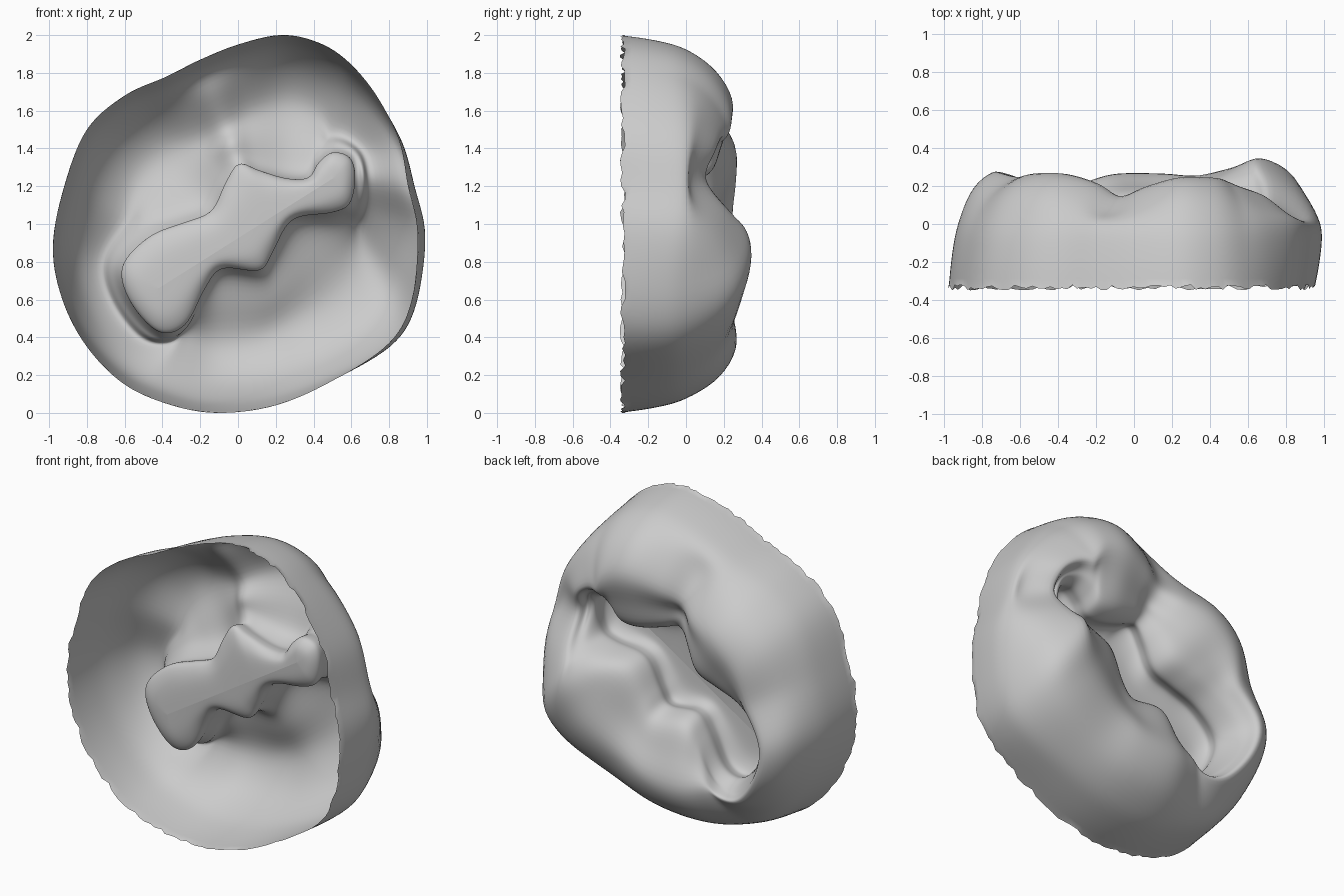
import bpy
import bmesh
import random
from mathutils import Vector

random.seed(4)
old = bpy.data.objects.get("Cube")
if old:
    bpy.data.objects.remove(old, do_unlink=True)

# Radial stations, in hundredths: rim x, z; basin edge x, z; crest height
STATIONS = [
    (90, 120, 63, 125, 11), (85, 145, 60, 136, 16), (72, 170, 50, 139, 20),
    (56, 188, 42, 133, 24), (40, 197, 37, 125, 25), (22, 200, 25, 125, 25),
    (0, 195, 10, 130, 20), (-20, 187, -1, 134, 15), (-38, 178, -8, 123, 22),
    (-60, 168, -15, 108, 27), (-80, 150, -30, 102, 27), (-92, 120, -48, 95, 25),
    (-98, 88, -63, 78, 28), (-93, 60, -58, 58, 27), (-80, 35, -42, 41, 22),
    (-60, 15, -27, 45, 20), (-35, 4, -17, 65, 23), (-10, 0, -8, 76, 27),
    (20, 4, 12, 74, 27), (50, 17, 19, 84, 26), (80, 37, 29, 102, 31),
    (92, 60, 50, 105, 35), (95, 95, 60, 110, 24),
]
RIM_Y = -0.35
SPINE = Vector((-0.42, 0.66)), Vector((0.5, 1.24))


def catmull(p0, p1, p2, p3, t):
    """Smooth curve point between p1 and p2."""
    return 0.5 * (2 * p1 + (p2 - p0) * t + (2 * p0 - 5 * p1 + 4 * p2 - p3) * t ** 2
                  + (3 * p1 - p0 - 3 * p2 + p3) * t ** 3)


def smooth(points, steps, closed):
    """Resample a list of vectors along a smooth curve."""
    n = len(points)
    pick = (lambda i: points[i % n]) if closed else (lambda i: points[max(0, min(n - 1, i))])
    result = [catmull(pick(i - 1), pick(i), pick(i + 1), pick(i + 2), k / steps)
              for i in range(n if closed else n - 1) for k in range(steps)]
    return result if closed else result + [points[-1]]


def section(station):
    """Profile from the open rim over the cusp and down to the basin spine."""
    rim, edge, height = Vector(station[0:2]), Vector(station[2:4]), station[4]
    inward = (edge - rim).normalized()
    width = (edge - rim).length
    crest = min(0.37, 0.72 * width)
    slope = width - crest
    outward = (rim - Vector((0, 1))).normalized()
    bulge = 0.1 * max(0, outward.dot(Vector((0.97, -0.24)))) ** 3
    a, b = SPINE
    along = max(0, min(1, (edge - a).dot(b - a) / (b - a).length_squared))
    spine = a + (b - a) * along

    def at(distance, y):
        p = rim + inward * distance
        return Vector((p.x, y, p.y))

    def floor(fraction, y):
        p = edge.lerp(spine, fraction)
        return Vector((p.x, y, p.y))

    wall = [
        at(0, RIM_Y),
        at(0.07 * crest - 0.6 * bulge, -0.17),
        at(0.2 * crest - bulge, 0.0),
        at(0.52 * crest - 0.8 * bulge, height - 0.09),
        at(crest, height),
        at(crest + 0.5 * slope, height - 0.06),
        at(crest + 0.9 * slope, 0.55 * height),
    ]
    # The neck is a little narrower than the basin below it
    basin = [floor(0.13, 0.04), floor(0.08, -0.02), floor(0.1, -0.07),
             floor(0.45, -0.11), floor(1, -0.12)]
    return smooth(wall + basin, 5, False)


# Crown shell: one skin lofted through all sections, open at the front
stations = smooth([Vector([v / 100 for v in row]) for row in STATIONS], 7, True)
bm = bmesh.new()
columns = [[bm.verts.new(p) for p in section(s)] for s in stations]
for i, left in enumerate(columns):
    right = columns[(i + 1) % len(columns)]
    for k in range(len(left) - 1):
        bm.faces.new((left[k], right[k], right[k + 1], left[k + 1]))

# Soften the surface, keeping the rim in place
inner = [v for column in columns for v in column[1:-1]]
for _ in range(4):
    bmesh.ops.smooth_vert(bm, verts=inner, factor=0.5,
                          use_axis_x=True, use_axis_y=True, use_axis_z=True)
# Ragged torn edge
for column in columns:
    column[0].co.y += random.uniform(0, 0.03)
bmesh.ops.recalc_face_normals(bm, faces=bm.faces)
if sum(f.normal.dot(f.calc_center_median() - Vector((0, -0.2, 1))) for f in bm.faces) < 0:
    bmesh.ops.reverse_faces(bm, faces=bm.faces)

mesh = bpy.data.meshes.new("crown_shell")
bm.to_mesh(mesh)
bm.free()
crown = bpy.data.objects.new("crown_shell", mesh)
bpy.context.collection.objects.link(crown)

grey = bpy.data.materials.new("plain_grey")
grey.use_nodes = True
colour = (0.6, 0.6, 0.6, 1)
grey.diffuse_color = colour
grey.node_tree.nodes["Principled BSDF"].inputs["Base Color"].default_value = colour
mesh.materials.append(grey)

bpy.context.view_layer.objects.active = crown
crown.select_set(True)
bpy.ops.object.shade_smooth()
